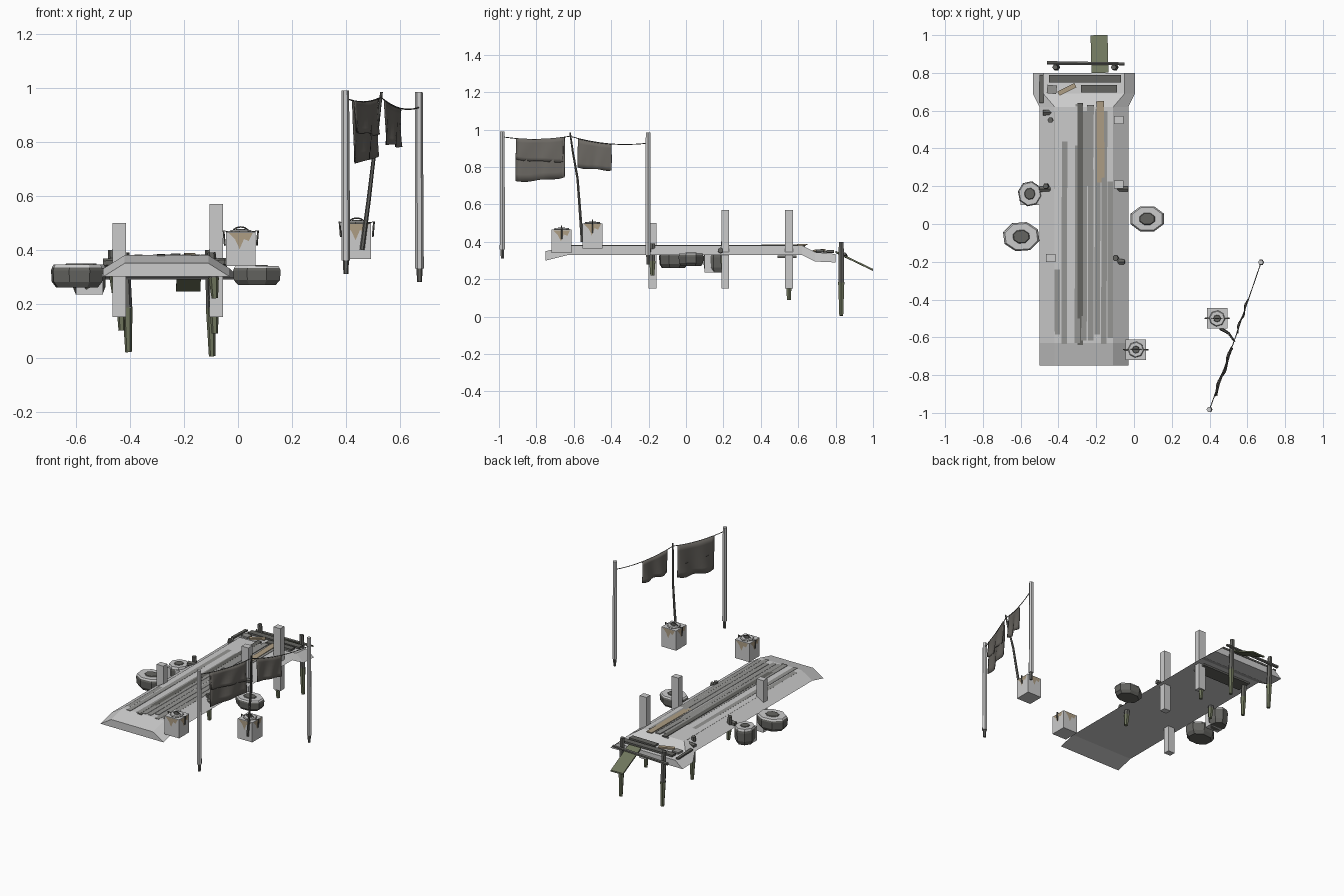
import bpy, bmesh, math, random
from mathutils import Vector

random.seed(4)
if "Cube" in bpy.data.objects:
    bpy.data.objects.remove(bpy.data.objects["Cube"], do_unlink=True)


def material(name, rgb):
    m = bpy.data.materials.new(name)
    m.use_nodes = True
    m.diffuse_color = (*rgb, 1)
    m.node_tree.nodes["Principled BSDF"].inputs["Base Color"].default_value = (*rgb, 1)
    return m


DARK = material("dark_wood", (0.13, 0.13, 0.12))
MOSS = material("mossy_wood", (0.16, 0.18, 0.11))
TAN = material("tan_wood", (0.42, 0.34, 0.23))
CLOTH = material("cloth", (0.15, 0.14, 0.125))
PLANK = material("worn_plank", (0.3, 0.3, 0.29))


def finish(name, bm, mat=None, smooth=False):
    bmesh.ops.recalc_face_normals(bm, faces=bm.faces)
    mesh = bpy.data.meshes.new(name)
    bm.to_mesh(mesh)
    bm.free()
    ob = bpy.data.objects.new(name, mesh)
    bpy.context.collection.objects.link(ob)
    if mat:
        mesh.materials.append(mat)
    for p in mesh.polygons:
        p.use_smooth = smooth
    return ob


def loft(name, rings, mat=None, smooth=False, caps=True):
    """Skin a list of equal-length point rings."""
    bm = bmesh.new()
    rows = [[bm.verts.new(p) for p in ring] for ring in rings]
    n = len(rows[0])
    for a, b in zip(rows, rows[1:]):
        for i in range(n):
            bm.faces.new((a[i], a[(i + 1) % n], b[(i + 1) % n], b[i]))
    if caps:
        bm.faces.new(rows[0])
        bm.faces.new(rows[-1])
    return finish(name, bm, mat, smooth)


def box(name, lo, hi, mat=None):
    ring = lambda z: [(lo[0], lo[1], z), (hi[0], lo[1], z), (hi[0], hi[1], z), (lo[0], hi[1], z)]
    return loft(name, [ring(lo[2]), ring(hi[2])], mat)


def log(name, points, radii, mat=DARK, sides=6):
    """Tapered pole through the given points."""
    pts = [Vector(p) for p in points]
    rings = []
    for i, p in enumerate(pts):
        d = (pts[min(i + 1, len(pts) - 1)] - pts[max(i - 1, 0)]).normalized()
        u = d.cross(Vector((0, 1, 0) if abs(d.y) < 0.8 else (1, 0, 0))).normalized()
        v = d.cross(u)
        rings.append([p + radii[i] * (u * math.cos(t) + v * math.sin(t))
                      for t in (math.tau * k / sides for k in range(sides))])
    return loft(name, rings, mat)


def board(name, a, b, width, thick, mat):
    """Flat board running from a to b."""
    a, b = Vector(a), Vector(b)
    side = (b - a).cross(Vector((0, 0, 1))).normalized() * width / 2
    up = Vector((0, 0, thick / 2))
    return loft(name, [[p - side - up, p + side - up, p + side + up, p - side + up] for p in (a, b)], mat)


# Deck: bevelled walkway, sloping at the front and flaring at the back
MID = -0.265
sections = [(-0.75, 0.235, 0.155, 0.30, 0.35), (-0.63, 0.235, 0.155, 0.33, 0.38),
            (0.62, 0.235, 0.155, 0.33, 0.38), (0.69, 0.27, 0.215, 0.295, 0.345),
            (0.80, 0.27, 0.215, 0.29, 0.335)]
loft("deck", [[(MID - wb, y, zb), (MID - wt, y, zt), (MID + wt, y, zt), (MID + wb, y, zb)]
              for y, wb, wt, zb, zt in sections])

# Worn planks almost flush with the deck
for i in range(9):
    x = -0.405 + i * 0.035
    end = random.uniform(0.58, 0.64)
    board(f"plank_{i}", (x, -random.uniform(0.58, 0.64), 0.3775 + random.uniform(-0.002, 0.003)),
          (x + random.uniform(-0.006, 0.006), end, 0.3775 + random.uniform(-0.002, 0.003)),
          0.029, 0.006, PLANK)
board("long_dark_plank", (-0.285, -0.64, 0.379), (-0.285, 0.64, 0.381), 0.03, 0.006, DARK)
board("side_dark_plank", (-0.235, 0.2, 0.379), (-0.23, 0.63, 0.384), 0.035, 0.006, PLANK)
board("tan_plank", (-0.175, 0.22, 0.379), (-0.18, 0.65, 0.385), 0.04, 0.006, TAN)

# Loose boards on the back landing
board("landing_board_back", (-0.45, 0.77, 0.35), (-0.07, 0.77, 0.35), 0.04, 0.012, DARK)
board("landing_board_right", (-0.46, 0.715, 0.35), (-0.41, 0.71, 0.35), 0.045, 0.012, PLANK)
board("landing_board_left", (-0.28, 0.715, 0.35), (-0.09, 0.715, 0.352), 0.04, 0.012, DARK)
board("landing_board_tan", (-0.40, 0.69, 0.352), (-0.31, 0.735, 0.356), 0.025, 0.01, TAN)
board("landing_board_long", (-0.49, 0.64, 0.35), (-0.49, 0.79, 0.345), 0.02, 0.01, DARK)
board("gangplank", (-0.18, 0.8, 0.346), (-0.185, 1.0, 0.25), 0.09, 0.01, MOSS)

# Square posts
for i, (x, y, top) in enumerate([(-0.44, -0.18, 0.5), (-0.08, 0.21, 0.57), (-0.08, 0.55, 0.57)]):
    box(f"square_post_{i}", (x - 0.025, y - 0.021, 0.15), (x + 0.025, y + 0.021, top))

# Log piles under the deck, mossy towards the foot
piles = [(-0.41, 0.83, 0.02, 0.39), (-0.1, 0.83, 0.005, 0.40), (-0.435, 0.55, 0.10, 0.39),
         (-0.09, 0.55, 0.09, 0.37), (-0.09, -0.18, 0.22, 0.39), (-0.46, 0.2, 0.24, 0.40)]
for i, (x, y, foot, top) in enumerate(piles):
    knee = foot + (top - foot) * 0.45
    log(f"pile_{i}", [(x, y, knee), (x - 0.008, y, top)], [0.018, 0.015], DARK)
    log(f"pile_foot_{i}", [(x + 0.004, y, foot), (x, y, knee)], [0.012, 0.019], MOSS)

# Horizontal stub logs and the rear rail
for i, (x0, x1, y) in enumerate([(-0.50, -0.44, 0.185), (-0.48, -0.43, 0.59),
                                 (-0.10, -0.03, 0.185), (-0.10, -0.05, -0.2)]):
    log(f"stub_log_{i}", [(x0, y, 0.35), (x1, y, 0.355)], [0.017, 0.015])
log("rear_rail", [(-0.46, 0.853, 0.325), (-0.05, 0.848, 0.335)], [0.011, 0.009])
board("under_beam", (-0.45, 0.54, 0.32), (-0.08, 0.54, 0.32), 0.1, 0.012, DARK)


# Moored bundles: pale faceted top over a dark rounded body
def bundle(name, centre, half, z0, z1, turn):
    cx, cy = centre

    def ring(s, z, n=8):
        pts = []
        for k in range(n):
            t = math.tau * (k + 0.5) / n + turn
            pts.append((cx + s * half[0] * math.cos(t) * 1.06, cy + s * half[1] * math.sin(t) * 1.06, z))
        return pts
    h = z1 - z0
    loft(name + "_body", [ring(0.8, z0), ring(0.97, z0 + h * 0.25), ring(1, z0 + h * 0.75),
                          ring(0.95, z1 - h * 0.1)], DARK, False)
    loft(name + "_top", [ring(0.97, z1 - h * 0.12), ring(0.9, z1)])
    loft(name + "_patch", [ring(0.5, z1 - 0.003), ring(0.42, z1 + 0.004)], DARK)


bundle("right_bundle", (-0.597, -0.067), (0.095, 0.076), 0.26, 0.345, 0.1)
bundle("left_bundle", (0.07, 0.027), (0.09, 0.068), 0.27, 0.34, 0.0)
bundle("small_bundle", (-0.552, 0.16), (0.06, 0.064), 0.235, 0.345, 0.2)
box("small_bundle_block", (-0.60, 0.1, 0.235), (-0.50, 0.15, 0.33))


# Square buckets with a frayed tan collar and rope loops
def bucket(name, x, y, z0, z1):
    w = 0.054
    box(name, (x - w, y - w, z0), (x + w, y + w, z1))
    for k in range(4):
        a = k * math.pi / 2
        c, s = math.cos(a), math.sin(a)
        place = lambda u, d, z: (x + c * u - s * d, y + s * u + c * d, z)
        bm = bmesh.new()
        outline = [(-0.045, 0), (-0.03, -0.03), (-0.012, -0.022), (0.004, -0.06), (0.02, -0.025), (0.045, 0)]
        bm.faces.new([bm.verts.new(place(u, w + 0.002, z1 + dz - 0.003)) for u, dz in outline])
        finish(f"{name}_collar_{k}", bm, TAN)
    for side in (-1, 1):
        sx = x + side * w
        log(f"{name}_ear_{side}", [(sx - side * 0.012, y, z1), (sx + side * 0.01, y, z1 + 0.006),
                                   (sx + side * 0.005, y, z1 - 0.05)], [0.004] * 3, DARK, 5)
    arc = [(x + 0.03 * math.cos(t), y, z1 + 0.02 * math.sin(t)) for t in (math.pi * j / 6 for j in range(7))]
    log(f"{name}_handle", arc, [0.003] * 7, DARK, 5)
    bundle(f"{name}_lid", (x, y), (0.04, 0.04), z1 - 0.02, z1 + 0.008, 0.3)


bucket("deck_bucket", 0.01, -0.665, 0.34, 0.465)
bucket("hanging_bucket", 0.44, -0.5, 0.365, 0.498)

# Clothesline posts with narrow feet, leaning prop and sagging rope
for name, x, y, z0, z1 in [("front_line_post", 0.4, -0.982, 0.31, 0.99), ("back_line_post", 0.673, -0.203, 0.28, 0.985)]:
    log(name, [(x, y, z0 + 0.05), (x - 0.002, y, z1)], [0.016, 0.014], None)
    log(name + "_foot", [(x, y, z0), (x, y, z0 + 0.06)], [0.009, 0.012], DARK)
log("line_prop", [(0.46, -0.555, 0.40), (0.484, -0.568, 0.58), (0.503, -0.58, 0.74),
                  (0.52, -0.605, 0.88), (0.532, -0.62, 0.985)], [0.009, 0.008, 0.007, 0.006, 0.005], DARK)
A, B, C = Vector((0.4, -0.982, 0.962)), Vector((0.53, -0.62, 0.965)), Vector((0.673, -0.203, 0.928))


def rope_point(a, b, t, sag):
    return a.lerp(b, t) - Vector((0, 0, sag * 4 * t * (1 - t)))


for name, a, b, sag in [("front_rope", A, B, 0.015), ("back_rope", B, C, 0.022)]:
    log(name, [rope_point(a, b, j / 8, sag) for j in range(9)], [0.0025] * 9, DARK, 5)


# Hanging cloths with a gentle ripple
def cloth(name, a, b, t0, t1, sag, drop, tilt, offset=0):
    bm = bmesh.new()
    across = (b - a).cross(Vector((0, 0, 1))).normalized()
    cols, rows = 14, 6
    grid = []
    for i in range(cols + 1):
        f = i / cols
        top = rope_point(a, b, t0 + (t1 - t0) * f, sag)
        grid.append([])
        for j in range(rows + 1):
            g = j / rows
            ripple = offset + 0.009 * g * math.sin(f * 11 + g * 2)
            height = g * (drop + tilt * f) + 0.004 * g * math.sin(f * 9)
            grid[-1].append(bm.verts.new(top + across * ripple - Vector((0, 0, height))))
    for p, q in zip(grid, grid[1:]):
        for j in range(rows):
            bm.faces.new((p[j], q[j], q[j + 1], p[j + 1]))
    ob = finish(name, bm, CLOTH, True)
    ob.modifiers.new("thickness", "SOLIDIFY").thickness = 0.003


cloth("large_cloth", A, B, 0.2, 0.92, 0.015, 0.228, -0.015)
cloth("large_cloth_fold", A, B, 0.21, 0.9, 0.015, 0.11, 0.02, 0.006)
cloth("small_cloth", B, C, 0.1, 0.53, 0.022, 0.155, -0.015)
